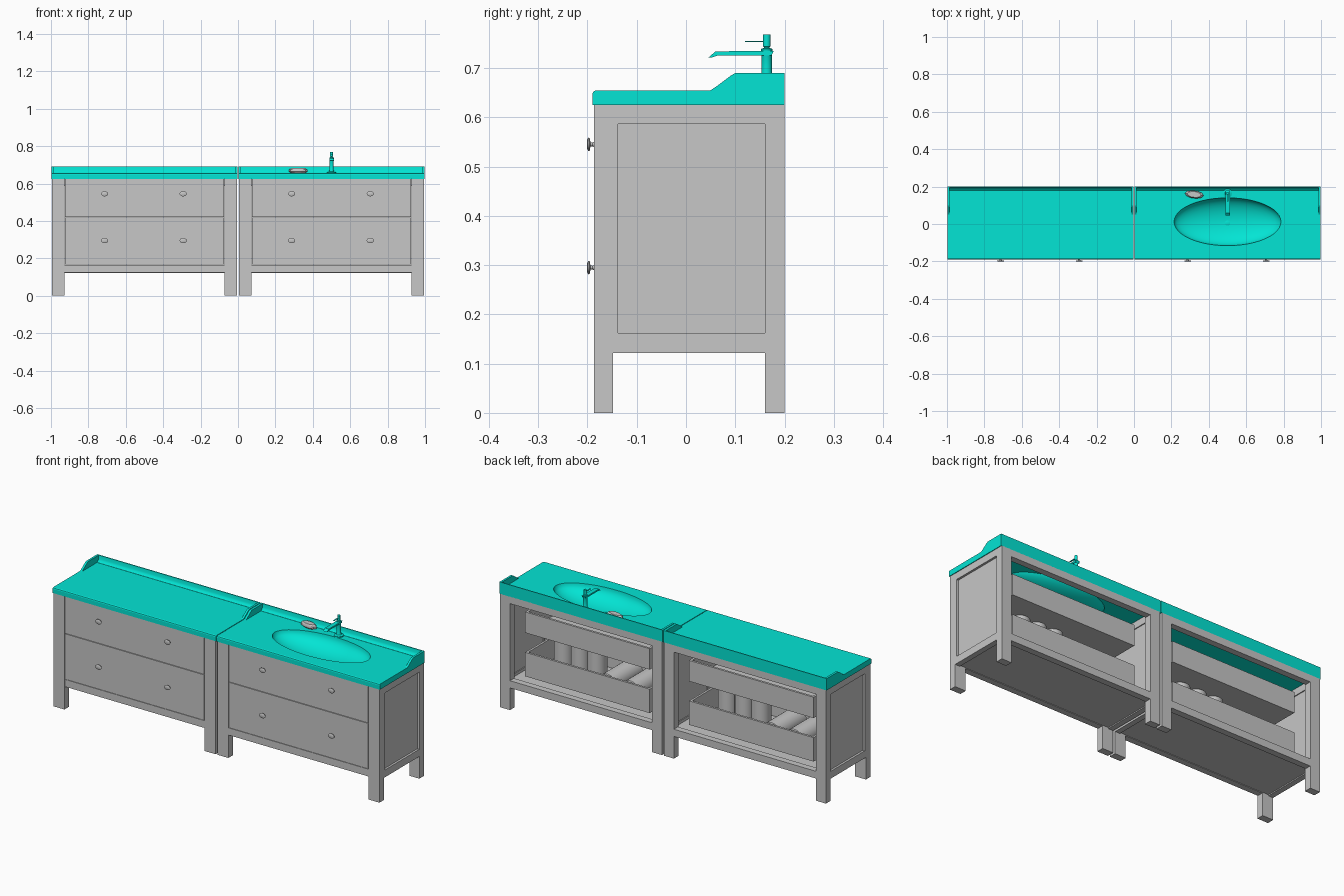
import bpy, bmesh, math
from mathutils import Matrix

if "Cube" in bpy.data.objects:
    bpy.data.objects.remove(bpy.data.objects["Cube"])


def material(name, rgb):
    m = bpy.data.materials.new(name)
    m.diffuse_color = (*rgb, 1)
    m.use_nodes = True
    m.node_tree.nodes["Principled BSDF"].inputs["Base Color"].default_value = m.diffuse_color
    return m


GREY = material("painted grey", (0.57, 0.57, 0.57))
TEAL = material("glazed teal", (0.001, 0.78, 0.66))


def add(name, bm, mat, smooth=0):
    me = bpy.data.meshes.new(name)
    bmesh.ops.recalc_face_normals(bm, faces=bm.faces)
    bm.to_mesh(me)
    bm.free()
    me.materials.append(mat)
    ob = bpy.data.objects.new(name, me)
    bpy.context.collection.objects.link(ob)
    if smooth:
        bpy.ops.object.select_all(action='DESELECT')
        ob.select_set(True)
        bpy.context.view_layer.objects.active = ob
        bpy.ops.object.shade_smooth_by_angle(angle=math.radians(smooth))
    return ob


def box(name, x, y, z, mat=GREY):
    bm = bmesh.new()
    size = (x[1] - x[0], y[1] - y[0], z[1] - z[0])
    mid = ((x[0] + x[1]) / 2, (y[0] + y[1]) / 2, (z[0] + z[1]) / 2)
    bmesh.ops.create_cube(bm, size=1, matrix=Matrix.Translation(mid) @ Matrix.Diagonal((*size, 1)))
    return add(name, bm, mat)


def lathe(name, profile, origin, axis='Z', scale=(1, 1, 1), mat=GREY, n=24):
    """Spin (radius, height) points about Z, then turn the axis to Z or -Y."""
    bm = bmesh.new()
    rings = []
    for r, h in profile:
        rings.append([bm.verts.new((r * math.cos(2 * math.pi * i / n), r * math.sin(2 * math.pi * i / n), h))
                      for i in range(n)])
    for a, b in zip(rings, rings[1:]):
        for i in range(n):
            bm.faces.new((a[i], a[(i + 1) % n], b[(i + 1) % n], b[i]))
    bm.faces.new(rings[0])
    bm.faces.new(rings[-1])
    rot = Matrix.Rotation(math.pi / 2, 4, 'X') if axis == 'Y' else Matrix()
    bm.transform(Matrix.Translation(origin) @ Matrix.Diagonal((*scale, 1)) @ rot)
    return add(name, bm, mat, 35)


def extrude_x(name, pts, x0, x1, mat, smooth=0):
    """Extrude a side-view (y, z) outline along x."""
    bm = bmesh.new()
    f = bm.faces.new([bm.verts.new((x0, y, z)) for y, z in pts])
    r = bmesh.ops.extrude_face_region(bm, geom=[f])
    bmesh.ops.translate(bm, vec=(x1 - x0, 0, 0), verts=[v for v in r['geom'] if isinstance(v, bmesh.types.BMVert)])
    return add(name, bm, mat, smooth)


HW, LEG, TOP = 0.494, 0.066, 0.626
YF, YB = -0.187, 0.2

for cx, tag in ((-0.5, "left"), (0.5, "right")):
    inner = HW - LEG
    for s in (-1, 1):
        def span(a, b):
            return tuple(sorted((cx + s * a, cx + s * b)))
        # legs
        box(tag + "_front_leg", span(inner, HW), (YF, -0.148), (0, TOP))
        box(tag + "_back_leg", span(inner + 0.006, HW), (0.16, YB), (0, TOP))
        # framed side
        box(tag + "_side_top_rail", span(HW - 0.03, HW), (-0.148, 0.16), (0.587, TOP))
        box(tag + "_side_bottom_rail", span(HW - 0.03, HW), (-0.148, 0.16), (0.122, 0.162))
        box(tag + "_side_front_stile", span(HW - 0.03, HW), (-0.148, -0.138), (0.162, 0.587))
        box(tag + "_side_panel", span(HW - 0.025, HW - 0.012), (-0.14, 0.16), (0.16, 0.59))
    full = (cx - inner - 0.006, cx + inner + 0.006)
    # back rails, front rail and bottom board
    box(tag + "_back_top_rail", full, (0.165, YB), (0.587, TOP))
    box(tag + "_back_bottom_rail", full, (0.165, YB), (0.122, 0.162))
    box(tag + "_front_bottom_rail", full, (YF + 0.003, -0.15), (0.125, 0.165))
    box(tag + "_bottom_board", (cx - HW + 0.03, cx + HW - 0.03), (-0.15, 0.165), (0.128, 0.146))
    # drawers with open boxes
    for name, z0, z1, b0, b1 in (("upper", 0.421, 0.624, 0.42, 0.535), ("lower", 0.168, 0.418, 0.18, 0.312)):
        d = tag + "_" + name + "_drawer"
        box(d + "_front", (cx - inner + 0.004, cx + inner - 0.004), (YF + 0.001, -0.165), (z0, z1))
        w = inner - 0.048
        box(d + "_back", (cx - w, cx + w), (0.133, 0.145), (b0, b1))
        box(d + "_floor", (cx - w, cx + w), (-0.165, 0.133), (b0, b0 + 0.01))
        for s in (-1, 1):
            xs = sorted((cx + s * w, cx + s * (w - 0.012)))
            box(d + "_side", xs, (-0.165, 0.133), (b0 + 0.01, b1))
        # oval knobs
        for kx in (-0.213, 0.207):
            lathe(d + "_knob", [(0.008, 0), (0.005, 0.004), (0.006, 0.008), (0.018, 0.0095), (0.019, 0.0125),
                                (0.012, 0.015)],
                  (cx + kx, YF + 0.001, 0.545 if name == "upper" else 0.295), 'Y', (1, 1, 0.72))
    # rolled towels in the lower drawer: three upright, two lying
    for i in range(3):
        lathe(tag + "_upright_towel", [(0.042, 0), (0.05, 0.008), (0.05, 0.2), (0.042, 0.208)],
              (cx + 0.23 - 0.102 * i, 0.02, 0.19))
    for i in range(2):
        lathe(tag + "_lying_towel", [(0.05, -0.12), (0.058, -0.112), (0.058, 0.112), (0.05, 0.12)],
              (cx - 0.1 - 0.14 * i, 0.0, 0.25), 'Y')

    # countertop slab with an eased front edge
    W = 0.498
    slab = extrude_x(tag + "_countertop", [(-0.19, 0.625), (YB, 0.625), (YB, 0.655), (-0.182, 0.655), (-0.188, 0.6525),
                                           (-0.19, 0.648)], cx - W, cx + W, TEAL)
    if tag == "right":
        hole = lathe("basin_cutter", [(1, -0.1), (1, 0.1)], (0.5, 0.012, 0.65), 'Z', (0.286, 0.128, 1), TEAL, 48)
        hole.hide_render = True
        mod = slab.modifiers.new("hole", 'BOOLEAN')
        mod.object, mod.operation, mod.solver = hole, 'DIFFERENCE', 'EXACT'
        bpy.context.view_layer.objects.active = slab
        bpy.ops.object.modifier_apply(modifier="hole")
        bpy.data.objects.remove(hole)
        for p in slab.data.polygons:
            p.use_smooth = False
    # coved splash along the back and thin splashes up both ends
    extrude_x(tag + "_back_splash", [(YB, 0.65), (YB, 0.69), (0.195, 0.69), (0.193, 0.672), (0.189, 0.662),
                                     (0.18, 0.6555), (0.18, 0.65)], cx - W, cx + W, TEAL, 40)
    for s in (-1, 1):
        extrude_x(tag + "_end_splash",
                  [(0.03, 0.65), (0.05, 0.655), (0.062, 0.663), (0.09, 0.684), (0.1, 0.69), (YB, 0.69), (YB, 0.65)],
                  cx + s * W, cx + s * (W - 0.012), TEAL)

# basin bowl: inner skin, then outer skin
steps = [math.pi / 2 * i / 10 for i in range(10)]
bowl = [(math.cos(t), -0.075 * math.sin(t)) for t in steps] + [(0.03, -0.075)]
outer = [(r * 1.03, h - 0.008) for r, h in bowl]
lathe("basin", bowl[::-1] + outer, (0.5, 0.012, 0.655), 'Z', (0.286, 0.128, 1), TEAL, 48)
lathe("drain", [(0.014, 0), (0.014, 0.003), (0.01, 0.004)], (0.5, 0.005, 0.579), mat=TEAL)

# tap: column, handle, spout and lever
lathe("tap_column", [(0.024, 0.655), (0.024, 0.66), (0.014, 0.664), (0.0105, 0.672), (0.0105, 0.732), (0.012, 0.735),
                     (0.012, 0.739), (0.006, 0.741), (0.006, 0.743), (0.0075, 0.744), (0.0075, 0.768)],
      (0.5, 0.164, 0), mat=TEAL)
extrude_x("tap_spout", [(0.178, 0.735), (0.06, 0.734), (0.046, 0.722), (0.051, 0.721), (0.066, 0.726), (0.174, 0.726)],
          0.488, 0.512, TEAL)
box("tap_lever", (0.496, 0.504), (0.12, 0.16), (0.7535, 0.7555), TEAL)

# soap bar resting behind the basin
soap = lathe("soap", [(0.7, 0), (1, 0.007), (1, 0.018), (0.75, 0.026)], (0, 0, 0), 'Z', (0.05, 0.021, 1), GREY, 10)
soap.location = (0.322, 0.158, 0.656)
soap.rotation_euler = (0, 0, -0.12)
